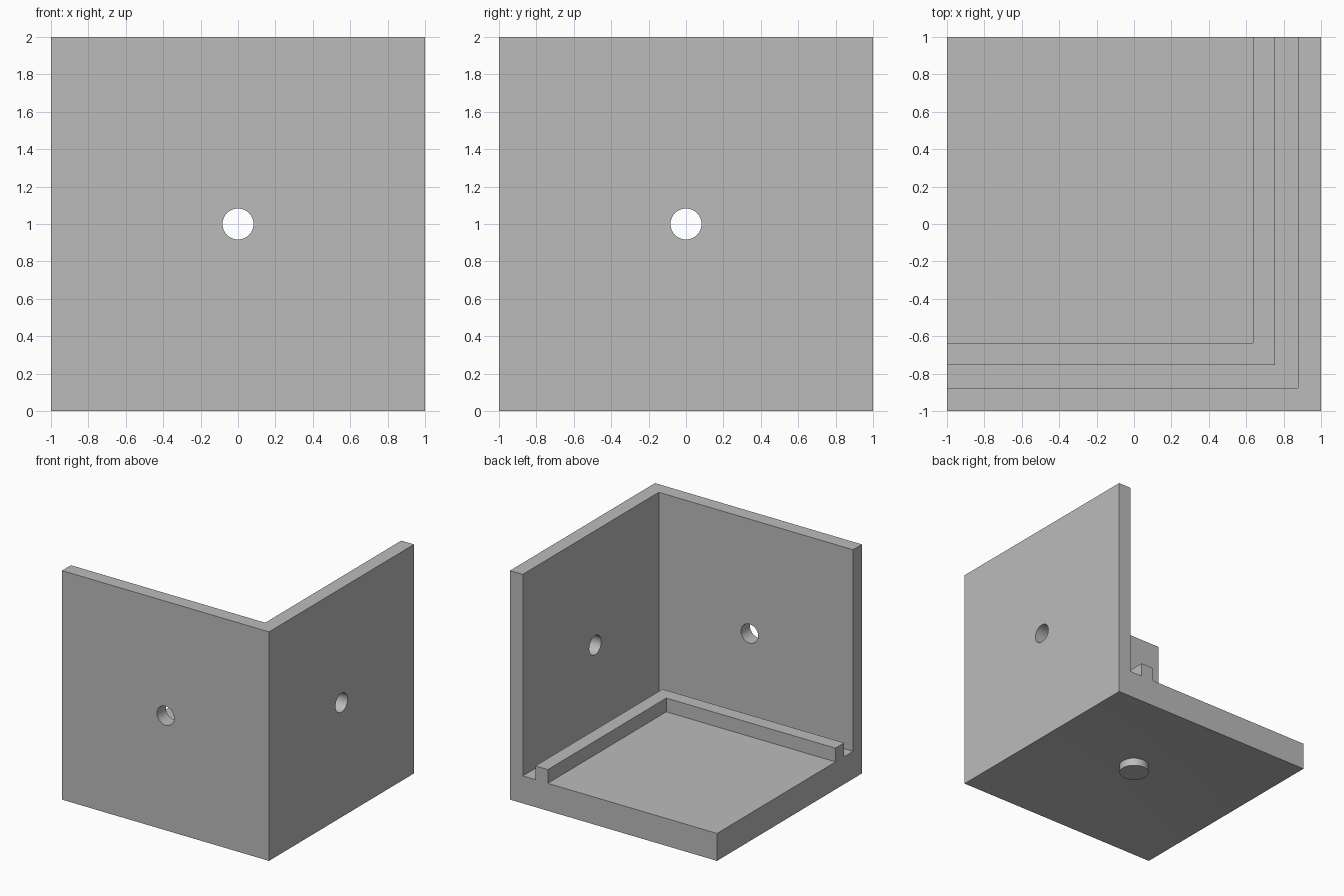
import bpy
import bmesh
import math
from mathutils import Vector, Matrix

cube = bpy.data.objects.get("Cube")
if cube:
    bpy.data.objects.remove(cube, do_unlink=True)

BASE_TOP, RIDGE_TOP, WALL_TOP = 0.24, 0.36, 2.0
RIDGE_IN, RIDGE_OUT, WALL_IN = 0.635, 0.755, 0.877

grey = bpy.data.materials.new("plain grey")
grey.use_nodes = True
colour = (0.5, 0.5, 0.5, 1)
grey.diffuse_color = colour
grey.node_tree.nodes["Principled BSDF"].inputs["Base Color"].default_value = colour


def make_object(name, bm):
    mesh = bpy.data.meshes.new(name)
    bm.to_mesh(mesh)
    bm.free()
    mesh.materials.append(grey)
    obj = bpy.data.objects.new(name, mesh)
    bpy.context.collection.objects.link(obj)
    return obj


def cylinder(name, radius, depth, matrix):
    bm = bmesh.new()
    bmesh.ops.create_cone(bm, cap_ends=True, segments=48, radius1=radius,
                          radius2=radius, depth=depth, matrix=matrix)
    return make_object(name, bm)


def raise_band(bm, low, high, top):
    """Extrude the L-shaped strip of the base top between two offsets."""
    faces = []
    for f in bm.faces:
        c = f.calc_center_median()
        if f.normal.z > 0.9 and low < max(c.x, -c.y) < high:
            faces.append(f)
    new = bmesh.ops.extrude_face_region(bm, geom=faces)["geom"]
    for v in new:
        if isinstance(v, bmesh.types.BMVert):
            v.co.z = top
    bm.normal_update()


# Base plate, cut along the ridge and wall lines
bm = bmesh.new()
bmesh.ops.create_cube(bm, size=2, matrix=Matrix.Translation((0, 0, BASE_TOP / 2))
                      @ Matrix.Diagonal((1, 1, BASE_TOP / 2, 1)))
for offset in (RIDGE_IN, RIDGE_OUT, WALL_IN):
    for axis in (Vector((1, 0, 0)), Vector((0, -1, 0))):
        bmesh.ops.bisect_plane(bm, geom=bm.verts[:] + bm.edges[:] + bm.faces[:],
                               plane_co=axis * offset, plane_no=axis)
bm.normal_update()

# Two walls and the low ridge inside them
raise_band(bm, WALL_IN, 1, WALL_TOP)
raise_band(bm, RIDGE_IN, RIDGE_OUT, RIDGE_TOP)
bmesh.ops.dissolve_limit(bm, angle_limit=0.01, verts=bm.verts[:], edges=bm.edges[:])

# Shallow hollow under the base
bm.normal_update()
under = [f for f in bm.faces if f.normal.z < -0.9 and f.calc_center_median().z < 0.01]
poked = bmesh.ops.poke(bm, faces=under)
for v in poked["verts"]:
    v.co = (0, 0, 0.115)
bmesh.ops.recalc_face_normals(bm, faces=bm.faces[:])
bracket = make_object("corner_bracket", bm)

# One round hole through the middle of each wall
holes = (("front_hole_cutter", (0, -0.94, 1), "X"), ("side_hole_cutter", (0.94, 0, 1), "Y"))
cutters = []
for name, place, axis in holes:
    cutter = cylinder(name, 0.083, 0.4, Matrix.Translation(place)
                      @ Matrix.Rotation(math.pi / 2, 4, axis))
    cutter.hide_render = True
    cutters.append(cutter)
    mod = bracket.modifiers.new(name, "BOOLEAN")
    mod.operation = "DIFFERENCE"
    mod.solver = "EXACT"
    mod.object = cutter
bpy.context.view_layer.objects.active = bracket
for name, place, axis in holes:
    bpy.ops.object.modifier_apply(modifier=name)
for cutter in cutters:
    bpy.data.objects.remove(cutter, do_unlink=True)

# Small round boss in the hollow
boss = cylinder("bottom_boss", 0.121, 0.11, Matrix.Translation((0, 0, 0.09)))

for obj in (bracket, boss):
    bpy.ops.object.select_all(action="DESELECT")
    obj.select_set(True)
    bpy.context.view_layer.objects.active = obj
    bpy.ops.object.shade_smooth_by_angle(angle=math.radians(30))
